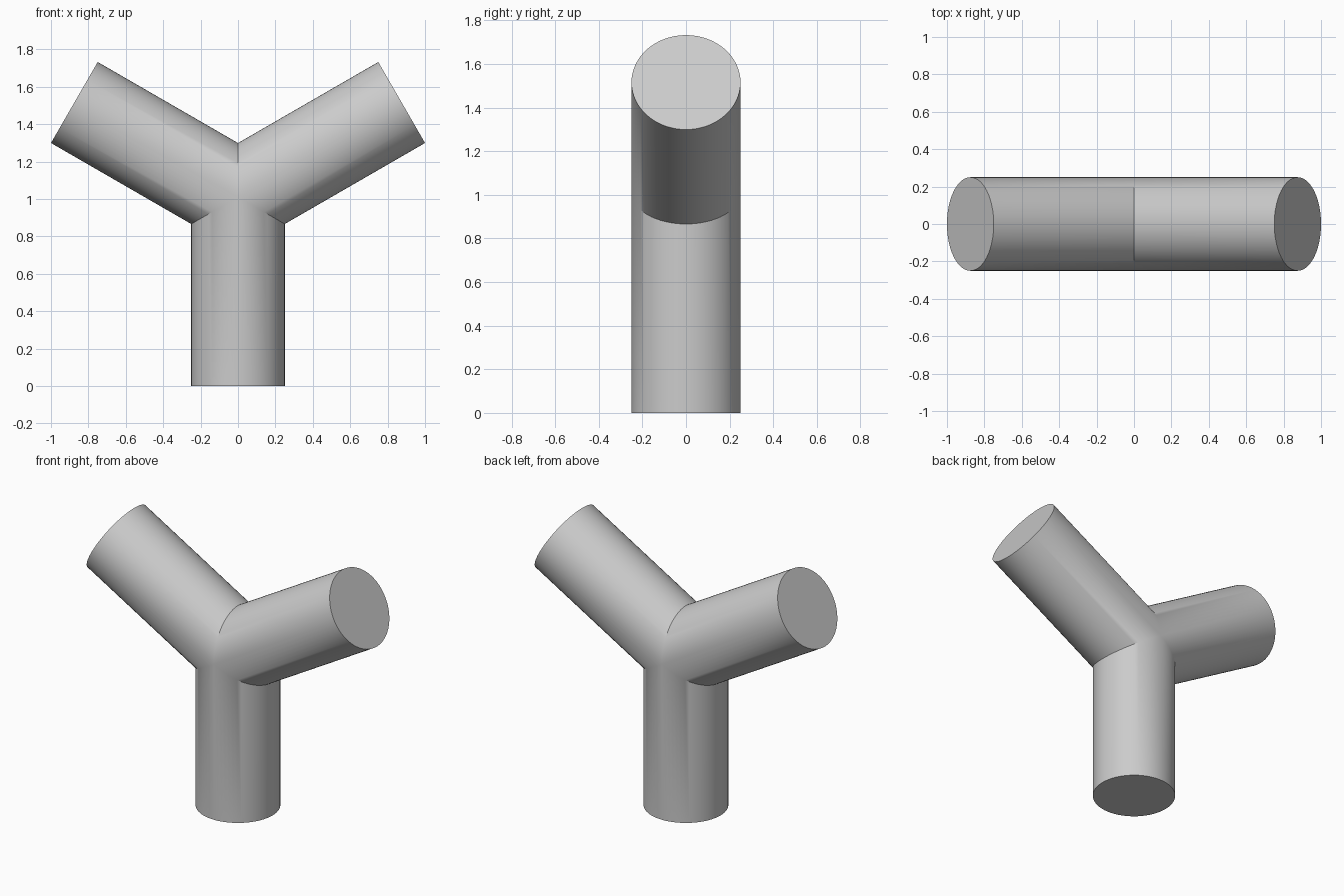
import bpy, bmesh, math
from mathutils import Vector

cube = bpy.data.objects.get("Cube")
if cube:
    bpy.data.objects.remove(cube)

RADIUS = 0.25
LENGTH = (1 - RADIUS / 2) / math.cos(math.radians(30))
SIDES = 64
CENTRE = Vector((0, 0, LENGTH))

grey = bpy.data.materials.new("light grey")
grey.use_nodes = True
colour = (0.6, 0.6, 0.6, 1)
grey.diffuse_color = colour
grey.node_tree.nodes["Principled BSDF"].inputs["Base Color"].default_value = colour


def add_branch(bm, degrees):
    """Tube from the joint, mitred against its neighbours, with a capped end."""
    a = math.radians(degrees)
    axis = Vector((math.cos(a), 0, math.sin(a)))
    side = Vector((-math.sin(a), 0, math.cos(a)))
    inner, outer = [], []
    for i in range(SIDES):
        t = math.tau * i / SIDES
        u = RADIUS * math.cos(t)
        rim = CENTRE + side * u + Vector((0, RADIUS * math.sin(t), 0))
        inner.append(bm.verts.new(rim + axis * abs(u) / math.tan(math.radians(60))))
        outer.append(bm.verts.new(rim + axis * LENGTH))
    for i in range(SIDES):
        j = (i + 1) % SIDES
        bm.faces.new((inner[i], inner[j], outer[j], outer[i]))
    bm.faces.new(outer)


# Leg and two arms, welded along the mitres
bm = bmesh.new()
for degrees in (30, 150, 270):
    add_branch(bm, degrees)
bmesh.ops.remove_doubles(bm, verts=bm.verts, dist=1e-4)
bmesh.ops.recalc_face_normals(bm, faces=bm.faces)
mesh = bpy.data.meshes.new("three_way_pipe")
bm.to_mesh(mesh)
bm.free()
mesh.materials.append(grey)

pipe = bpy.data.objects.new("three_way_pipe", mesh)
bpy.context.collection.objects.link(pipe)
bpy.ops.object.select_all(action="DESELECT")
pipe.select_set(True)
bpy.context.view_layer.objects.active = pipe
bpy.ops.object.shade_smooth_by_angle(angle=math.radians(30))
